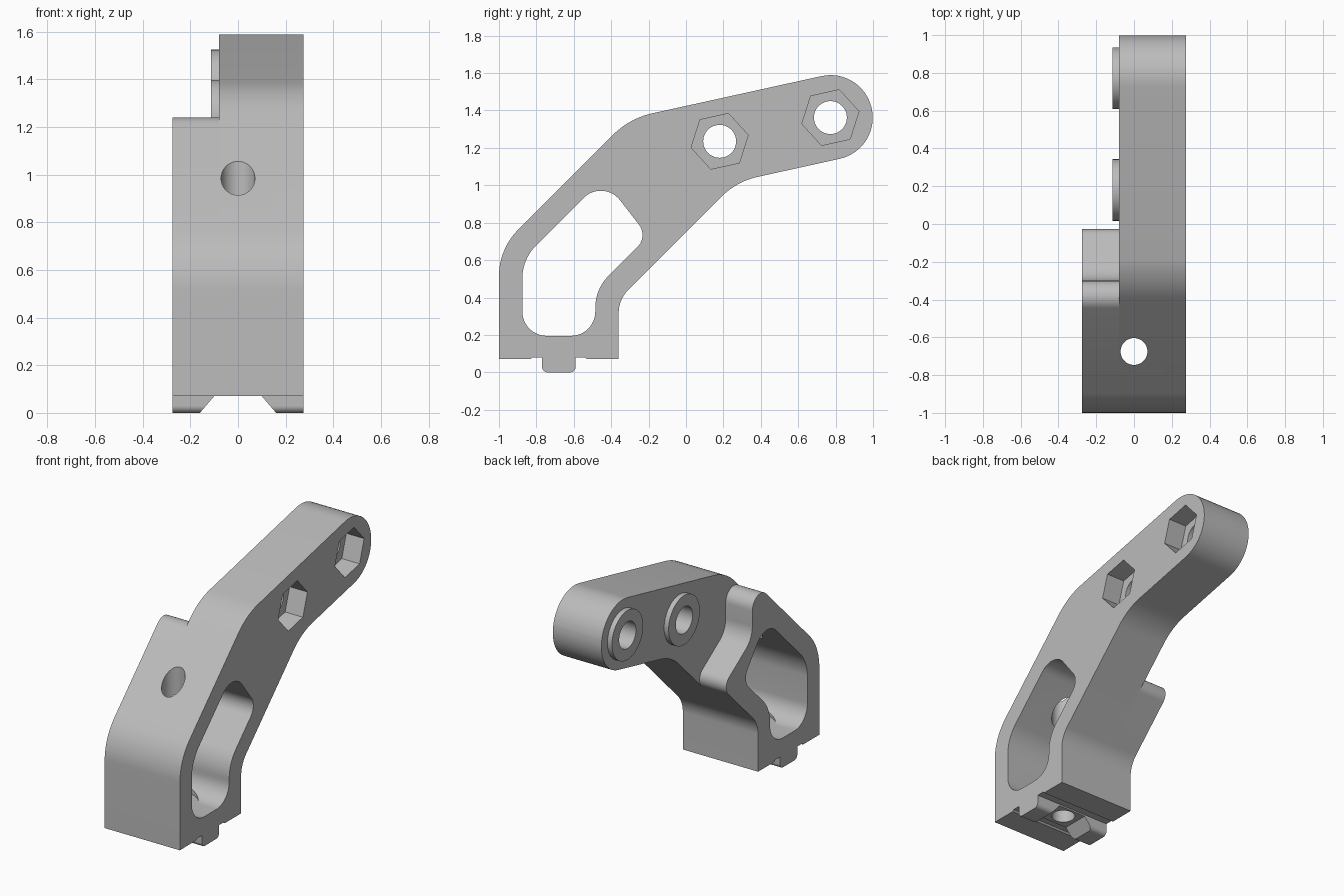
import bpy
import bmesh
from math import sin, cos, tan, pi, atan2, radians
from mathutils import Vector

if "Cube" in bpy.data.objects:
    bpy.data.objects.remove(bpy.data.objects["Cube"], do_unlink=True)

# Single material
grey = bpy.data.materials.new("plain grey")
grey.use_nodes = True
COLOUR = (0.5, 0.5, 0.5, 1)
grey.diffuse_color = COLOUR
grey.node_tree.nodes["Principled BSDF"].inputs["Base Color"].default_value = COLOUR


def rounded(corners, steps=12):
    """Closed outline from (a, b, radius) corners."""
    out = []
    n = len(corners)
    for i, (a, b, r) in enumerate(corners):
        p = Vector((a, b))
        if r == 0:
            out.append(p)
            continue
        u = (Vector(corners[i - 1][:2]) - p).normalized()
        v = (Vector(corners[(i + 1) % n][:2]) - p).normalized()
        half = u.angle(v) / 2
        c = p + (u + v).normalized() * (r / sin(half))
        s = p + u * (r / tan(half)) - c
        e = p + v * (r / tan(half)) - c
        start = atan2(s.y, s.x)
        sweep = (atan2(e.y, e.x) - start + pi) % (2 * pi) - pi
        for k in range(steps + 1):
            t = start + sweep * k / steps
            out.append(c + Vector((cos(t), sin(t))) * r)
    return out


def circle(a, b, r, n=48, phase=0):
    return [Vector((a + r * cos(phase + 2 * pi * k / n),
                    b + r * sin(phase + 2 * pi * k / n))) for k in range(n)]


def prism(name, outline, lo, hi, axis="x"):
    """Extrude an outline along an axis."""
    place = {"x": lambda p, t: (t, p.x, p.y),
             "y": lambda p, t: (p.x, t, p.y),
             "z": lambda p, t: (p.x, p.y, t)}[axis]
    bm = bmesh.new()
    rings = [[bm.verts.new(place(p, t)) for p in outline] for t in (lo, hi)]
    bm.faces.new(rings[0])
    bm.faces.new(rings[1])
    n = len(outline)
    for i in range(n):
        j = (i + 1) % n
        bm.faces.new((rings[0][i], rings[0][j], rings[1][j], rings[1][i]))
    bmesh.ops.remove_doubles(bm, verts=bm.verts, dist=0.0005)
    bmesh.ops.recalc_face_normals(bm, faces=bm.faces)
    mesh = bpy.data.meshes.new(name)
    bm.to_mesh(mesh)
    bm.free()
    mesh.materials.append(grey)
    obj = bpy.data.objects.new(name, mesh)
    bpy.context.collection.objects.link(obj)
    return obj


def cut(obj, cutters):
    """Subtract the cutters and bake the result."""
    for c in cutters:
        mod = obj.modifiers.new("cut", "BOOLEAN")
        mod.operation = "DIFFERENCE"
        mod.solver = "EXACT"
        mod.object = c
    deps = bpy.context.evaluated_depsgraph_get()
    mesh = bpy.data.meshes.new_from_object(obj.evaluated_get(deps))
    obj.modifiers.clear()
    obj.data = mesh


SIDE, STEP, BOSS = 0.275, -0.08, -0.113
TILT = radians(12.4)
ARM_HOLES = [(0.18, 1.235), (0.772, 1.362)]
BOLT = (0, -0.675)

# Outline pieces shared by both sides: foot with rail tongue, and the two bends
foot = [(-0.36, 0.39, 0.18), (-0.36, 0.07, 0), (-0.53, 0.07, 0), (-0.54, 0.08, 0),
        (-0.59, 0.08, 0), (-0.59, 0, 0.03), (-0.77, 0, 0.03), (-0.77, 0.08, 0),
        (-0.82, 0.08, 0), (-0.83, 0.07, 0), (-1, 0.07, 0), (-1, 0.66, 0.35)]
arm_end = [(-0.302, 1.358, 0.43), (0.944, 1.632, 0.225), (1.042, 1.19, 0.225),
           (0.27, 1.02, 0.4)]
short_end = [(-0.3, 1.36, 0.085), (-0.3, 0.975, 0.15), (0.012, 0.762, 0.07)]

arm = prism("bracket_arm", rounded(foot + arm_end), STEP, SIDE)
side = prism("bracket_side", rounded(foot + short_end), -SIDE, STEP)

# Cutters
slot = prism("slot_cutter", rounded([
    (-0.875, 0.195, 0.13), (-0.875, 0.605, 0.25), (-0.443, 1.037, 0.13),
    (-0.203, 0.727, 0.09), (-0.485, 0.445, 0.24), (-0.485, 0.195, 0.13)]), -0.5, 0.5)
tongue_gap = prism("tongue_gap_cutter", [Vector(p) for p in (
    (-0.177, -0.02), (-0.1, 0.07), (0.1, 0.07), (0.177, -0.02))], -0.8, -0.56, "y")
bolt_hole = prism("bolt_hole_cutter", circle(*BOLT, 0.071), -0.1, 1.3, "z")
head_seat = prism("head_seat_cutter", circle(*BOLT, 0.15), 0.195, 0.5, "z")
holes = [prism("arm_hole_cutter", circle(*c, 0.088), -0.5, 0.5) for c in ARM_HOLES]
nuts = [prism("nut_pocket_cutter", circle(*c, 0.156, 6, TILT), SIDE - 0.13, 0.5)
        for c in ARM_HOLES]

cut(arm, [slot, tongue_gap, head_seat, bolt_hole] + holes + nuts)
cut(side, [slot, tongue_gap, head_seat])

# Raised rings around the arm holes
parts = [arm, side]
for label, c, hole in zip(("inner", "outer"), ARM_HOLES, holes):
    ring = prism(label + "_boss", circle(*c, 0.163), BOSS, STEP)
    cut(ring, [hole])
    parts.append(ring)

for c in [slot, tongue_gap, bolt_hole, head_seat] + holes + nuts:
    bpy.data.objects.remove(c, do_unlink=True)

# Smooth shading with crisp edges
bpy.ops.object.select_all(action="DESELECT")
for p in parts:
    p.select_set(True)
bpy.context.view_layer.objects.active = arm
bpy.ops.object.shade_smooth_by_angle(angle=radians(30))
